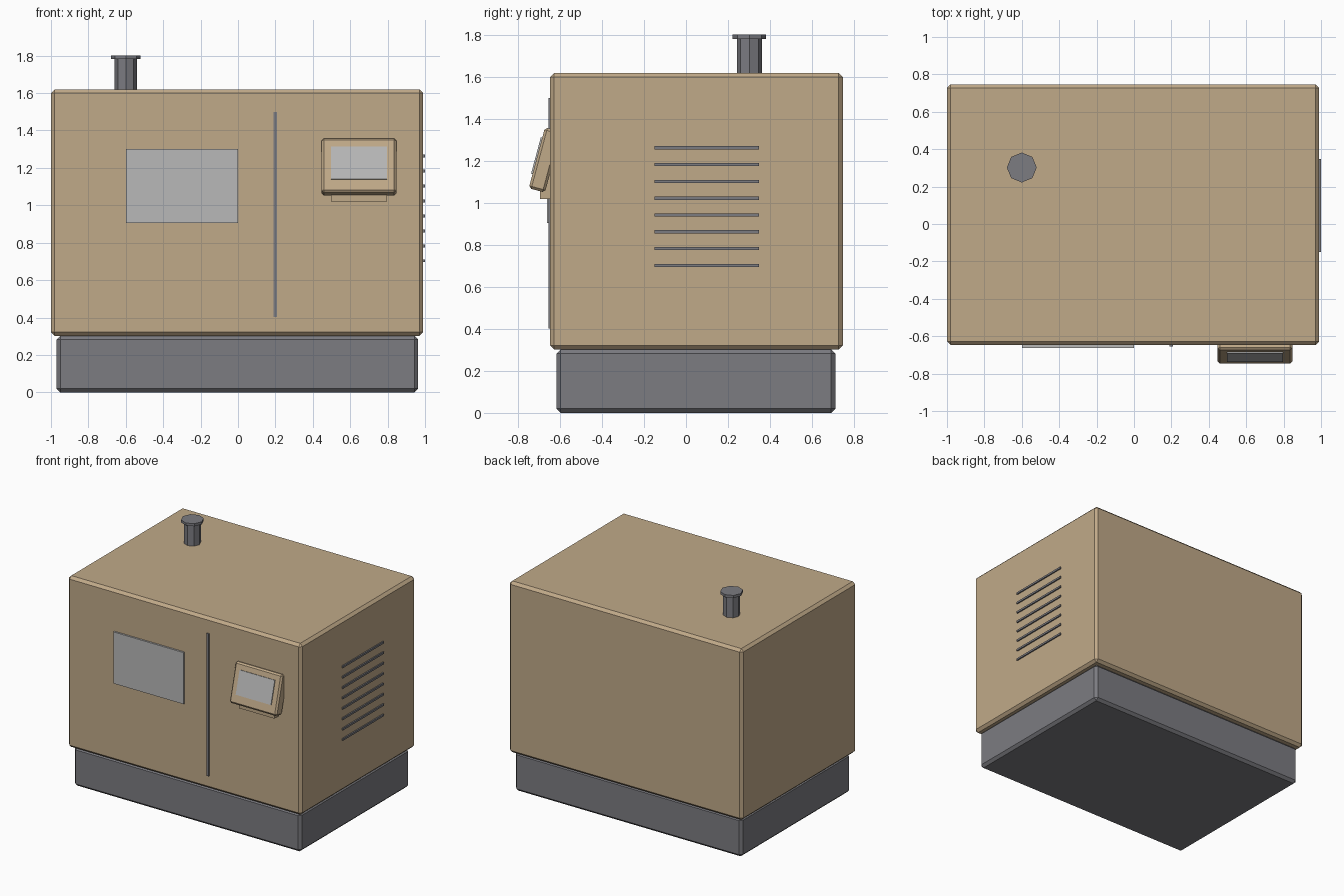
import bpy
import math
from mathutils import Matrix, Vector

if "Cube" in bpy.data.objects:
    bpy.data.objects.remove(bpy.data.objects["Cube"])


def material(name, color):
    mat = bpy.data.materials.new(name)
    mat.diffuse_color = (*color, 1)
    mat.use_nodes = True
    mat.node_tree.nodes["Principled BSDF"].inputs["Base Color"].default_value = mat.diffuse_color
    return mat


TAN = material("tan_paint", (0.53, 0.40, 0.25))
DARK = material("dark_grey", (0.20, 0.20, 0.22))
GLASS = material("light_grey", (0.48, 0.48, 0.48))


def finish(name, mat, bevel=0):
    obj = bpy.context.object
    obj.name = name
    obj.data.materials.append(mat)
    if bevel:
        mod = obj.modifiers.new("chamfer", "BEVEL")
        mod.width = bevel
        mod.segments = 1
    return obj


def box(name, lo, hi, mat, bevel=0):
    lo, hi = Vector(lo), Vector(hi)
    bpy.ops.mesh.primitive_cube_add(size=1)
    size = hi - lo
    bpy.context.object.data.transform(
        Matrix.Translation((lo + hi) / 2) @ Matrix.Diagonal((*size, 1)))
    return finish(name, mat, bevel)


def octagon(name, radius, z0, z1):
    bpy.ops.mesh.primitive_cylinder_add(
        vertices=8, radius=radius, depth=z1 - z0,
        location=(-0.6, 0.302, (z0 + z1) / 2))
    return finish(name, DARK)


# Plinth and cabinet
box("base", (-0.97, -0.617, 0), (0.963, 0.712, 0.302), DARK, 0.02)
box("cabinet", (-1, -0.648, 0.302), (0.99, 0.747, 1.62), TAN, 0.02)

# Front window and door seam
box("window", (-0.598, -0.662, 0.905), (0, -0.64, 1.302), GLASS)
box("door_seam", (0.189, -0.656, 0.403), (0.209, -0.636, 1.5), DARK)

# Side vent slats
for i in range(8):
    z = 0.703 + 0.08 * i
    box(f"vent_slat_{i + 1}", (0.98, -0.151, z - 0.0075),
        (1.0, 0.347, z + 0.0075), DARK)

# Exhaust pipe and cap
octagon("exhaust_pipe", 0.06, 1.60, 1.785)
octagon("exhaust_cap", 0.08, 1.782, 1.802)

# Control panel: bracket, tilted housing and screen
box("panel_bracket", (0.497, -0.696, 1.02), (0.797, -0.64, 1.2), TAN)
housing = box("panel_housing", (-0.2, -0.04, -0.15), (0.2, 0.04, 0.15), TAN, 0.012)
screen = box("panel_screen", (-0.15, -0.047, -0.08), (0.15, -0.03, 0.1), GLASS)
for part in (housing, screen):
    part.location = (0.647, -0.672, 1.205)
    part.rotation_euler.x = math.radians(-15)
